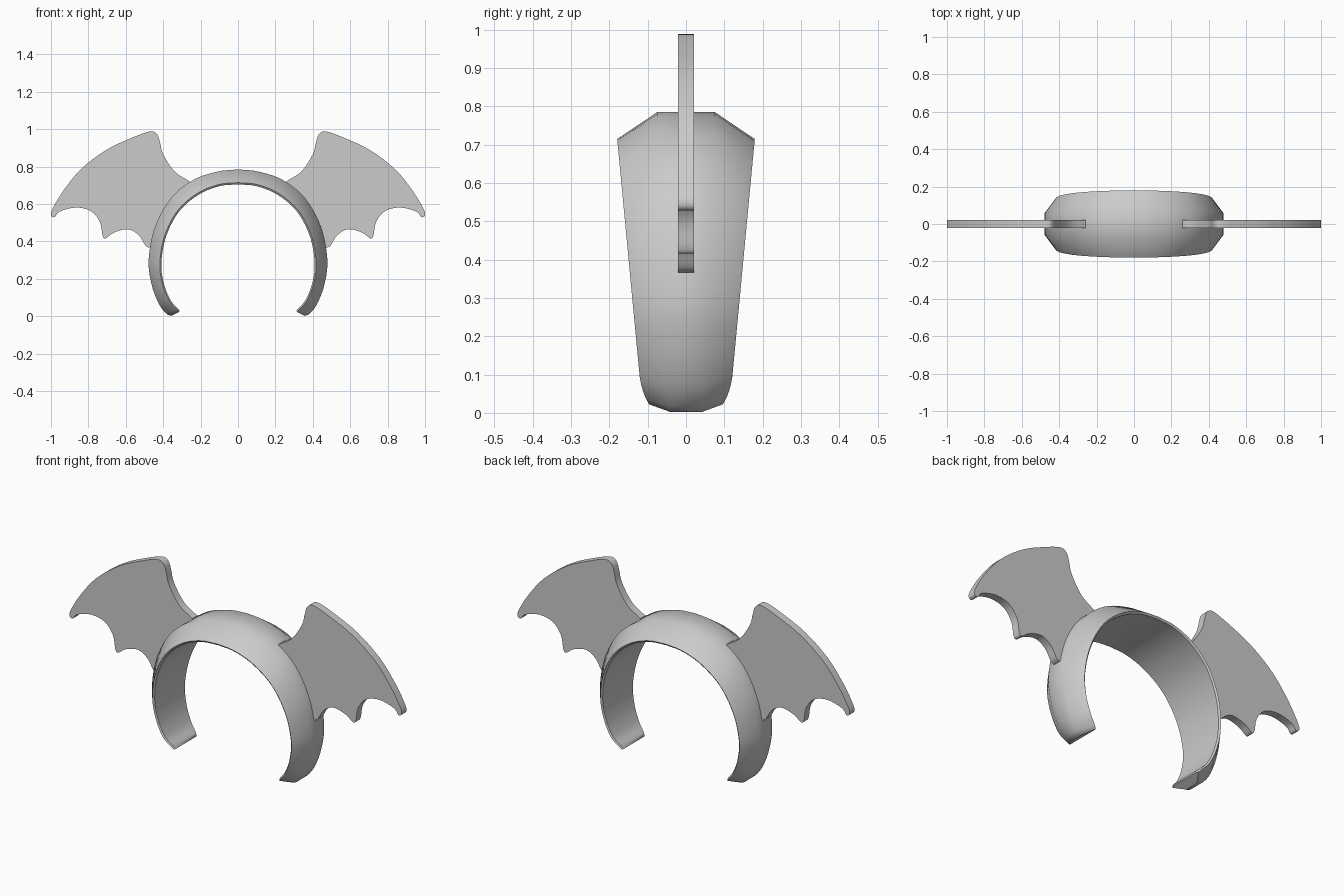
import bpy, bmesh, math
from mathutils import Vector

cube = bpy.data.objects.get("Cube")
if cube:
    bpy.data.objects.remove(cube, do_unlink=True)

grey = bpy.data.materials.new("plain_grey")
grey.use_nodes = True
GREY = (0.6, 0.6, 0.6, 1)
grey.diffuse_color = GREY
grey.node_tree.nodes["Principled BSDF"].inputs["Base Color"].default_value = GREY


def spline(pts, steps):
    """Smooth curve through the points, ends included."""
    p = [Vector(q) for q in pts]
    p = [2 * p[0] - p[1]] + p + [2 * p[-1] - p[-2]]
    out = []
    for a, b, c, d in zip(p, p[1:], p[2:], p[3:]):
        for i in range(steps):
            t = i / steps
            out.append(0.5 * (2 * b + (c - a) * t + (2 * a - 5 * b + 4 * c - d) * t * t
                              + (3 * b - a - 3 * c + d) * t ** 3))
    return out + [p[-2]]


def finish(name, bm, angle):
    bmesh.ops.recalc_face_normals(bm, faces=bm.faces)
    mesh = bpy.data.meshes.new(name)
    bm.to_mesh(mesh)
    bm.free()
    mesh.materials.append(grey)
    ob = bpy.data.objects.new(name, mesh)
    bpy.context.collection.objects.link(ob)
    bpy.ops.object.select_all(action='DESELECT')
    ob.select_set(True)
    bpy.context.view_layer.objects.active = ob
    bpy.ops.object.shade_smooth_by_angle(angle=math.radians(angle))
    return ob


# Headband: outer and inner edge of one half, top to tip, mirrored across x
outer = spline([(0, .785), (.11, .773), (.24, .728), (.36, .63), (.445, .475), (.478, .3),
                (.462, .17), (.425, .07), (.385, .015), (.355, .002)], 5)
inner = spline([(0, .705), (.1, .695), (.21, .65), (.315, .56), (.385, .425), (.41, .28),
                (.395, .17), (.36, .085), (.322, .042), (.312, .025)], 5)
outer[0].x = inner[0].x = 0
half = list(zip(outer, inner))
flip = Vector((-1, 1))
stations = [(o * flip, i * flip) for o, i in reversed(half[1:])] + half


def half_width(z):
    w = .112 + .0945 * z
    if z < .1:                      # rounded tip
        w = .065 + (w - .065) * math.sqrt(max(0, 1 - (1 - z / .1) ** 2))
    return w


bm = bmesh.new()
rings = []
for o, i in stations:
    w = half_width((i + (o - i) * .12).y)
    section = [(-w, .12), (-.42 * w, 1), (.42 * w, 1), (w, .12), (w - .008, 0), (.008 - w, 0)]
    ring = []
    for y, t in section:
        p = i + (o - i) * t
        ring.append(bm.verts.new((p.x, y, p.y)))
    rings.append(ring)
for a, b in zip(rings, rings[1:]):
    for k in range(6):
        n = (k + 1) % 6
        bm.faces.new((a[k], a[n], b[n], b[k]))
bm.faces.new(rings[0])
bm.faces.new(rings[-1])
finish("headband", bm, 44)

# Bat wings: scalloped flat outline, rooted inside the band
edge = spline([(.26, .722), (.34, .775), (.4, .866), (.417, .93), (.433, .973), (.47, .988),
               (.572, .952), (.706, .888), (.84, .786), (.936, .668), (.993, .572), (.999, .538),
               (.98, .53), (.952, .56), (.866, .581), (.786, .562), (.738, .503), (.724, .43),
               (.706, .417), (.663, .447), (.588, .465), (.53, .433), (.497, .38), (.476, .366)], 4)
root = spline([(.45, .38), (.415, .47), (.35, .6), (.26, .7)], 4)
THICK = .021
for name, side in (("left_wing", 1), ("right_wing", -1)):
    bm = bmesh.new()
    face = bm.faces.new([bm.verts.new((side * p.x, -THICK, p.y)) for p in edge + root])
    made = bmesh.ops.extrude_face_region(bm, geom=[face])["geom"]
    bmesh.ops.translate(bm, vec=(0, 2 * THICK, 0),
                        verts=[v for v in made if isinstance(v, bmesh.types.BMVert)])
    finish(name, bm, 50)
